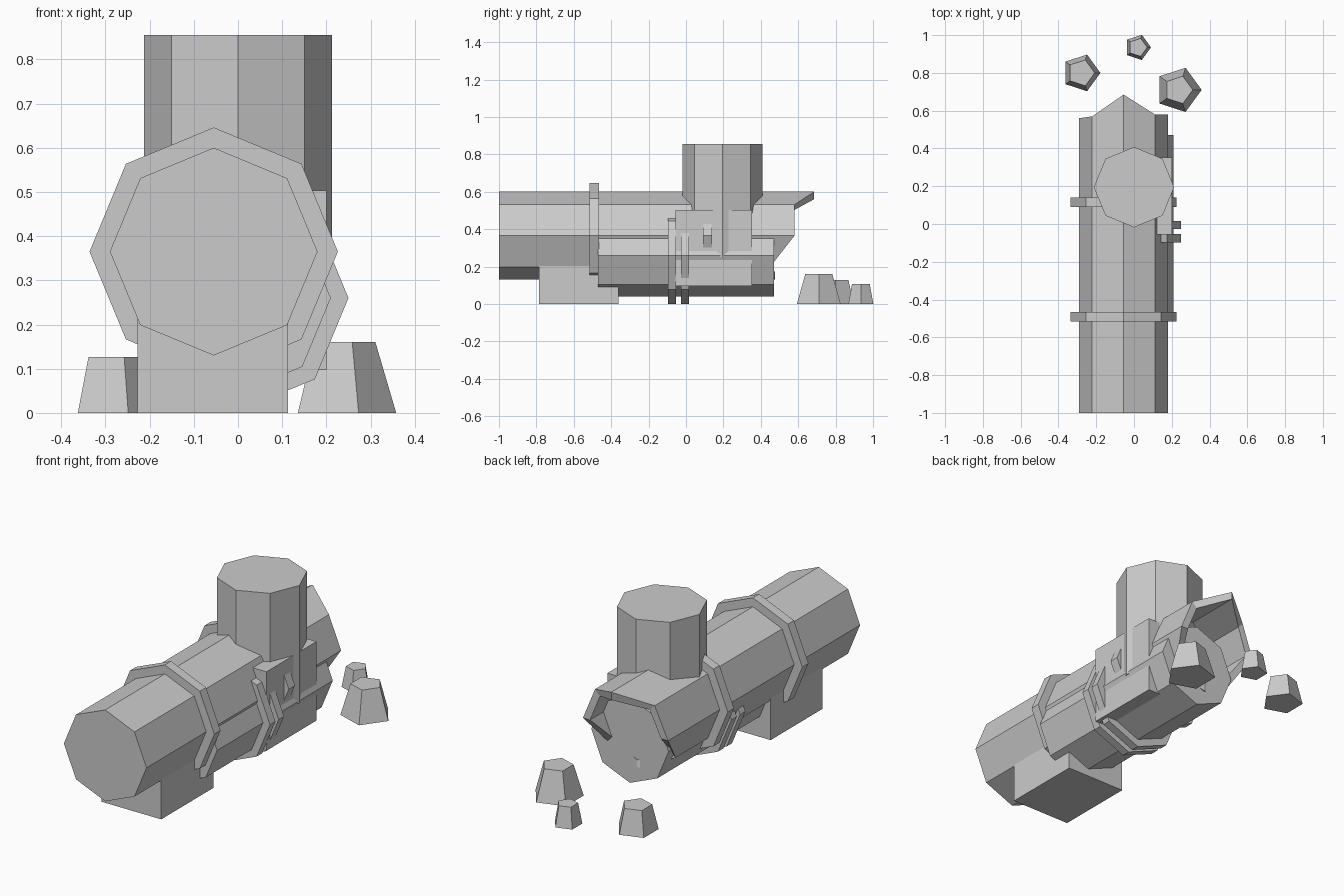
import bpy, bmesh
from math import sin, cos, radians

if "Cube" in bpy.data.objects:
    bpy.data.objects.remove(bpy.data.objects["Cube"])


def make_object(name, bm):
    bmesh.ops.recalc_face_normals(bm, faces=bm.faces)
    mesh = bpy.data.meshes.new(name)
    bm.to_mesh(mesh)
    bm.free()
    obj = bpy.data.objects.new(name, mesh)
    bpy.context.collection.objects.link(obj)
    return obj


def loft(name, loops):
    """Closed solid skinned through a list of equal-length point loops."""
    bm = bmesh.new()
    rings = [[bm.verts.new(p) for p in loop] for loop in loops]
    n = len(rings[0])
    for a, b in zip(rings, rings[1:]):
        for i in range(n):
            j = (i + 1) % n
            bm.faces.new((a[i], a[j], b[j], b[i]))
    bm.faces.new(rings[0])
    bm.faces.new(rings[-1])
    return make_object(name, bm)


def ring_y(cx, cz, r, ys):
    """Octagon around the y axis; ys holds one y per corner."""
    return [(cx + r * cos(radians(45 * i)), y, cz + r * sin(radians(45 * i)))
            for i, y in enumerate(ys)]


def ring_z(cx, cy, r, z, n):
    return [(cx + r * cos(radians(360 * i / n)), cy + r * sin(radians(360 * i / n)), z)
            for i in range(n)]


def prism_y(name, cx, cz, r, y0, y1):
    return loft(name, [ring_y(cx, cz, r, [y] * 8) for y in (y0, y1)])


def box(name, x0, x1, y0, y1, z0, z1):
    return loft(name, [[(x0, y0, z), (x1, y0, z), (x1, y1, z), (x0, y1, z)]
                       for z in (z0, z1)])


MX, MZ = -0.055, 0.365   # main pipe axis
SX, SZ = -0.01, 0.26     # lower pipe axis

# Main pipe: closed at the front, hollow with a torn rim at the back
torn = [0.58, 0.58, 0.685, 0.57, 0.56, 0.40, 0.475, 0.45]
loft("main_pipe", [
    ring_y(MX, MZ, 0.235, [-1.0] * 8),
    ring_y(MX, MZ, 0.235, torn),
    ring_y(MX, MZ, 0.195, torn),
    ring_y(MX, MZ, 0.195, [-0.9] * 8),
])

# Flanges on the main pipe
for k, y in enumerate((-0.49, 0.115)):
    prism_y(f"main_flange_{k + 1}", MX, MZ, 0.281, y - 0.025, y + 0.025)

# Lower pipe and its clamp rings
prism_y("lower_pipe", SX, SZ, 0.22, -0.47, 0.47)
for k, y in enumerate((-0.075, -0.005)):
    prism_y(f"lower_clamp_{k + 1}", SX, SZ, 0.26, y - 0.022, y + 0.022)

# Upright branch pipe
loft("branch_pipe", [ring_z(0, 0.195, 0.213, z, 8) for z in (0.25, 0.855)])

# Joint housing and support block
box("joint_housing", 0.0, 0.2, -0.055, 0.353, 0.097, 0.503)
box("support_block", -0.228, 0.113, -0.785, -0.362, 0, 0.25)

# Rubble stones: x, y, base radius, top radius, height
stones = [(0.235, 0.71, 0.123, 0.076, 0.16),
          (-0.28, 0.8, 0.102, 0.072, 0.127),
          (0.02, 0.935, 0.07, 0.05, 0.106)]
for k, (x, y, r0, r1, h) in enumerate(stones):
    loft(f"stone_{k + 1}", [ring_z(x, y, r0, 0, 5), ring_z(x, y, r1, h, 5)])
